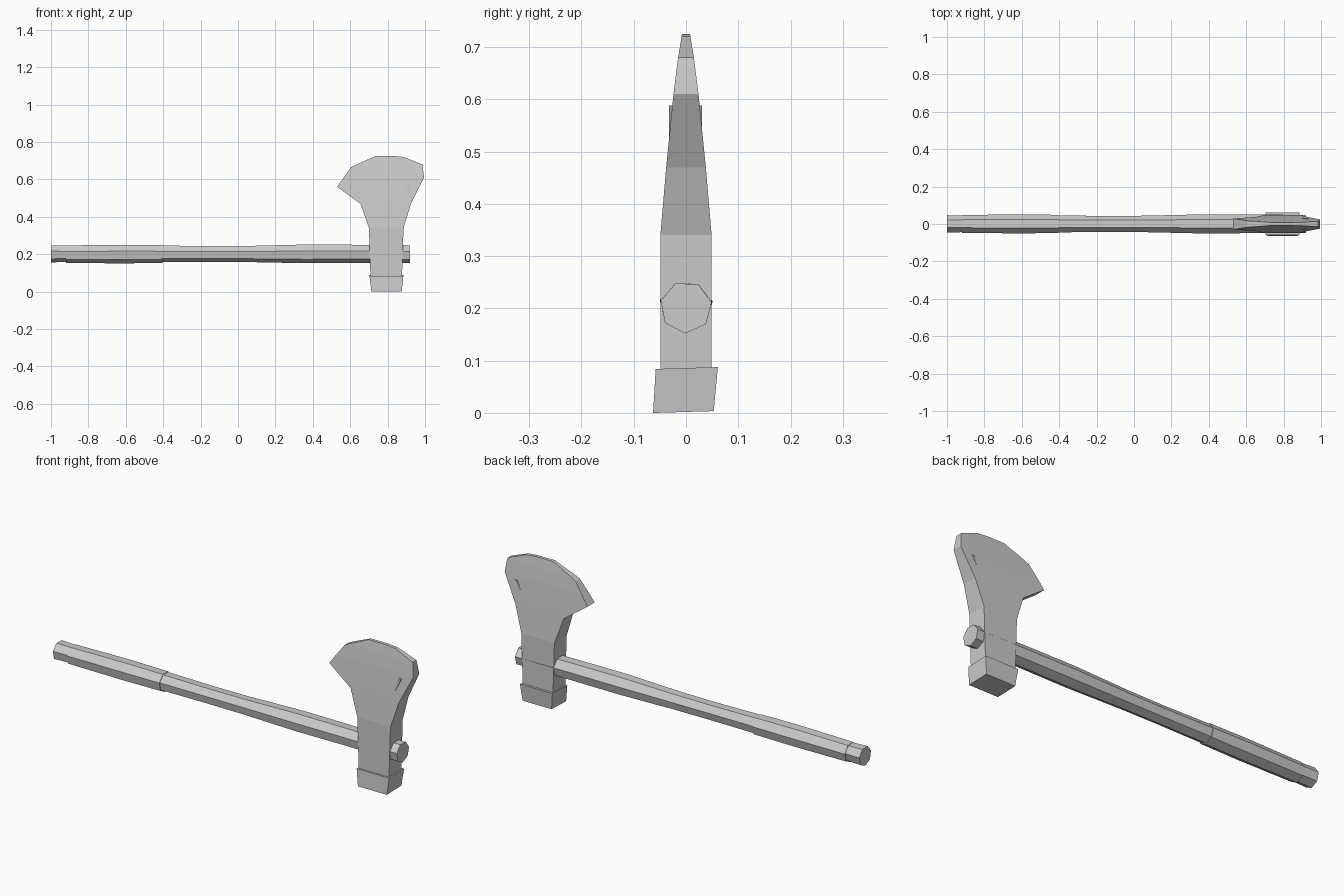
import bpy, bmesh, math

if "Cube" in bpy.data.objects:
    bpy.data.objects.remove(bpy.data.objects["Cube"])

grey = bpy.data.materials.new("plain grey")
grey.diffuse_color = (0.6, 0.6, 0.6, 1)
grey.use_nodes = True
grey.node_tree.nodes["Principled BSDF"].inputs["Base Color"].default_value = grey.diffuse_color


def loft(name, rings):
    """Skin a row of equal-length rings and cap both ends."""
    bm = bmesh.new()
    rows = [[bm.verts.new(p) for p in ring] for ring in rings]
    n = len(rows[0])
    for a, b in zip(rows, rows[1:]):
        for i in range(n):
            j = (i + 1) % n
            bm.faces.new((a[i], a[j], b[j], b[i]))
    bm.faces.new(rows[0])
    bm.faces.new(rows[-1])
    bmesh.ops.recalc_face_normals(bm, faces=bm.faces[:])
    mesh = bpy.data.meshes.new(name)
    bm.to_mesh(mesh)
    bm.free()
    obj = bpy.data.objects.new(name, mesh)
    bpy.context.collection.objects.link(obj)
    mesh.materials.append(grey)
    return obj


def heptagon(x, r, z):
    """Seven-sided handle section."""
    angles = [math.radians(11 + k * 360 / 7) for k in range(7)]
    return [(x, r * math.cos(a), z + r * math.sin(a)) for a in angles]


def slab(z, x0, x1, y0, y1):
    """Horizontal rectangular section."""
    return [(x0, y0, z), (x1, y0, z), (x1, y1, z), (x0, y1, z)]


# Handle with a gentle swell, running through the head
loft("handle", [heptagon(x, r, z) for x, r, z in [
    (-1.0, .048, .204), (-.88, .044, .204), (-.62, .048, .204),
    (-.38, .046, .204), (-.15, .044, .203), (.05, .045, .203),
    (.35, .052, .204), (.6, .051, .204), (.92, .050, .202)]])

# Grip wrap, slightly proud of the handle
loft("grip", [heptagon(x, r, z) for x, r, z in [
    (-.92, .049, .202), (-.62, .052, .203), (-.405, .050, .203)]])

# Axe head: section rows of height, left, right, half thickness
loft("axe_head", [slab(z, x0, x1, -h, h) for z, x0, x1, h in [
    (.02, .71, .875, .049), (.34, .70, .885, .049),
    (.47, .655, .925, .038), (.56, .53, .97, .029),
    (.61, .565, .995, .024), (.665, .605, .988, .017),
    (.68, .634, .985, .015), (.72, .725, .885, .0085),
    (.725, .735, .83, .008)]])

# Hammer poll, a slightly skewed block
poll = loft("hammer_poll", [slab(0, .713, .875, -.063, .053),
                            slab(.084, .703, .884, -.058, .061)])
for v in poll.data.vertices:
    v.co.z += .03 * (v.co.y + .06)

# Slanted pin through the blade
loft("blade_pin", [slab(.50, .880, .892, -.033, .031),
                   slab(.588, .922, .934, -.033, .031)])
